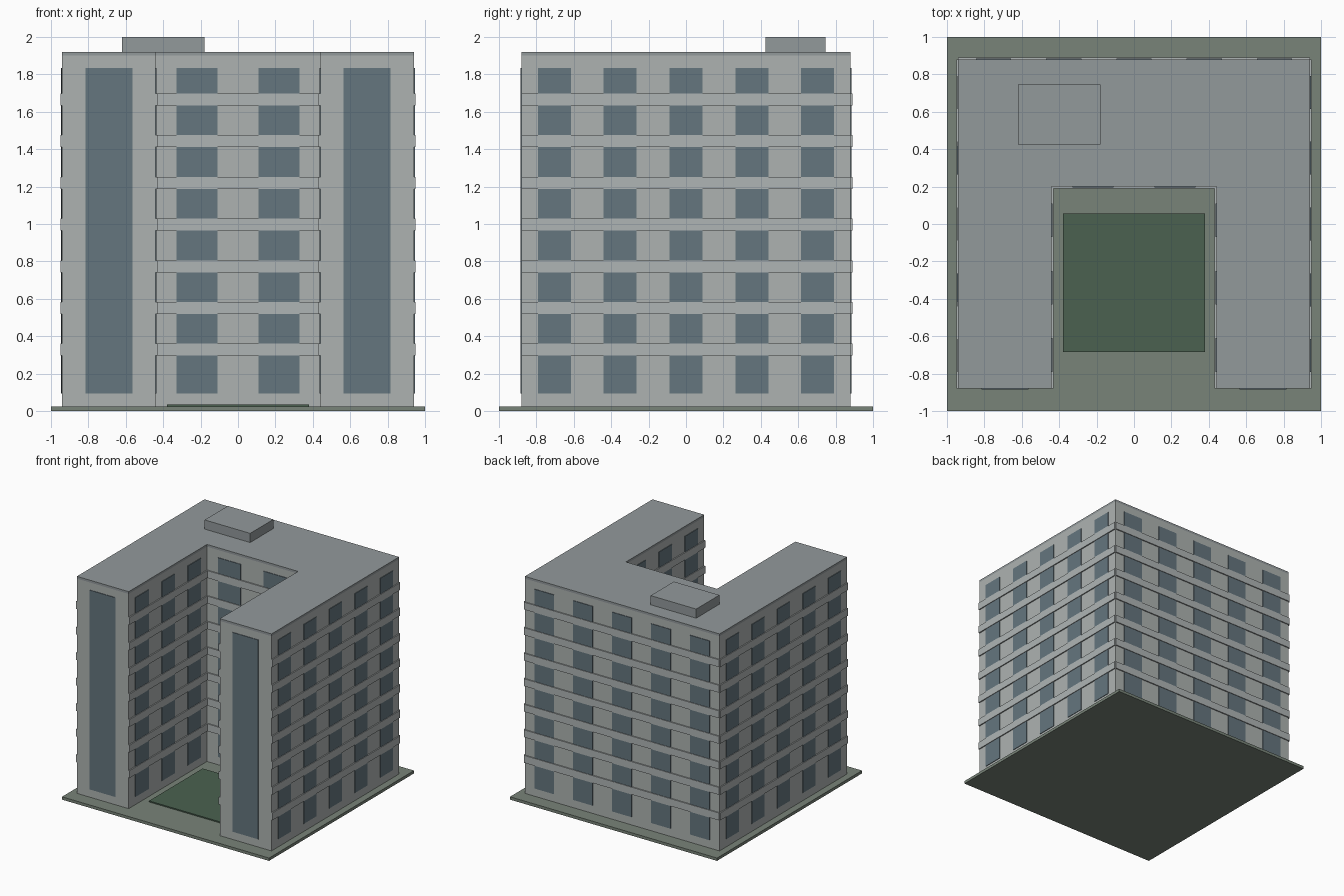
import bpy, bmesh
from mathutils import Vector

if "Cube" in bpy.data.objects:
    bpy.data.objects.remove(bpy.data.objects["Cube"])


def material(name, r, g, b):
    m = bpy.data.materials.new(name)
    m.diffuse_color = (r, g, b, 1)
    m.use_nodes = True
    m.node_tree.nodes["Principled BSDF"].inputs["Base Color"].default_value = m.diffuse_color
    return m


WALL = material("wall_grey", 0.42, 0.45, 0.44)
BAND = material("band_grey", 0.43, 0.46, 0.46)
GLASS = material("window_blue", 0.13, 0.18, 0.21)
ROOF = material("roof_grey", 0.29, 0.32, 0.33)
PAVING = material("paving_green_grey", 0.19, 0.23, 0.19)
GRASS = material("grass_green", 0.07, 0.12, 0.08)


def prism(name, outline, z0, z1, mat):
    """Extrude a flat outline from z0 up to z1."""
    bm = bmesh.new()
    base = bm.faces.new([bm.verts.new((x, y, z0)) for x, y in outline])
    ext = bmesh.ops.extrude_face_region(bm, geom=[base], use_keep_orig=True)
    top = [v for v in ext["geom"] if isinstance(v, bmesh.types.BMVert)]
    bmesh.ops.translate(bm, verts=top, vec=(0, 0, z1 - z0))
    bmesh.ops.recalc_face_normals(bm, faces=bm.faces)
    me = bpy.data.meshes.new(name)
    bm.to_mesh(me)
    bm.free()
    me.materials.append(mat)
    ob = bpy.data.objects.new(name, me)
    bpy.context.collection.objects.link(ob)
    return ob


def box(name, x0, x1, y0, y1, z0, z1, mat):
    return prism(name, [(x0, y0), (x1, y0), (x1, y1), (x0, y1)], z0, z1, mat)


def wall_panel(name, a, b, t0, t1, depth, z0, z1, mat):
    """Slab on the wall a-b, covering fractions t0..t1, standing proud by depth."""
    d = (b - a).normalized()
    n = Vector((d.y, -d.x))
    p, q = a.lerp(b, t0), a.lerp(b, t1)
    pts = [p - n * 0.004, p + n * depth, q + n * depth, q - n * 0.004]
    return prism(name, pts, z0, z1, mat)


# Site and courtyard lawn
box("ground_slab", -1, 1, -1, 1, 0, 0.025, PAVING)
box("courtyard_lawn", -0.38, 0.38, -0.685, 0.055, 0.02, 0.035, GRASS)

# U-shaped block with roof slab and plant room
U = [Vector(p) for p in ((-0.94, -0.88), (-0.44, -0.88), (-0.44, 0.2), (0.44, 0.2),
                         (0.44, -0.88), (0.94, -0.88), (0.94, 0.88), (-0.94, 0.88))]
prism("building_block", U, 0.025, 1.9, WALL)
prism("roof_slab", U, 1.9, 1.92, ROOF)
box("roof_plant_room", -0.62, -0.18, 0.425, 0.745, 1.915, 2.0, ROOF)

# Facades: name, number of window bays, whether floor bands cross them
facades = [("left_wing_front", 1, False), ("court_left", 3, True), ("court_back", 2, True),
           ("court_right", 3, True), ("right_wing_front", 1, False), ("right", 5, True),
           ("back", 5, True), ("left", 5, True)]
for i, (name, bays, banded) in enumerate(facades):
    a, b = U[i], U[(i + 1) % len(U)]
    # Full-height window strips, half a bay wide
    for k in range(bays):
        wall_panel(f"{name}_window_{k + 1}", a, b, (k + 0.25) / bays, (k + 0.75) / bays,
                   0.005, 0.095, 1.835, GLASS)
    # Floor bands
    if banded:
        for f in range(7):
            z = 0.328 + 0.223 * f
            wall_panel(f"{name}_band_{f + 1}", a, b, 0, 1, 0.01, z - 0.032, z + 0.032, BAND)
